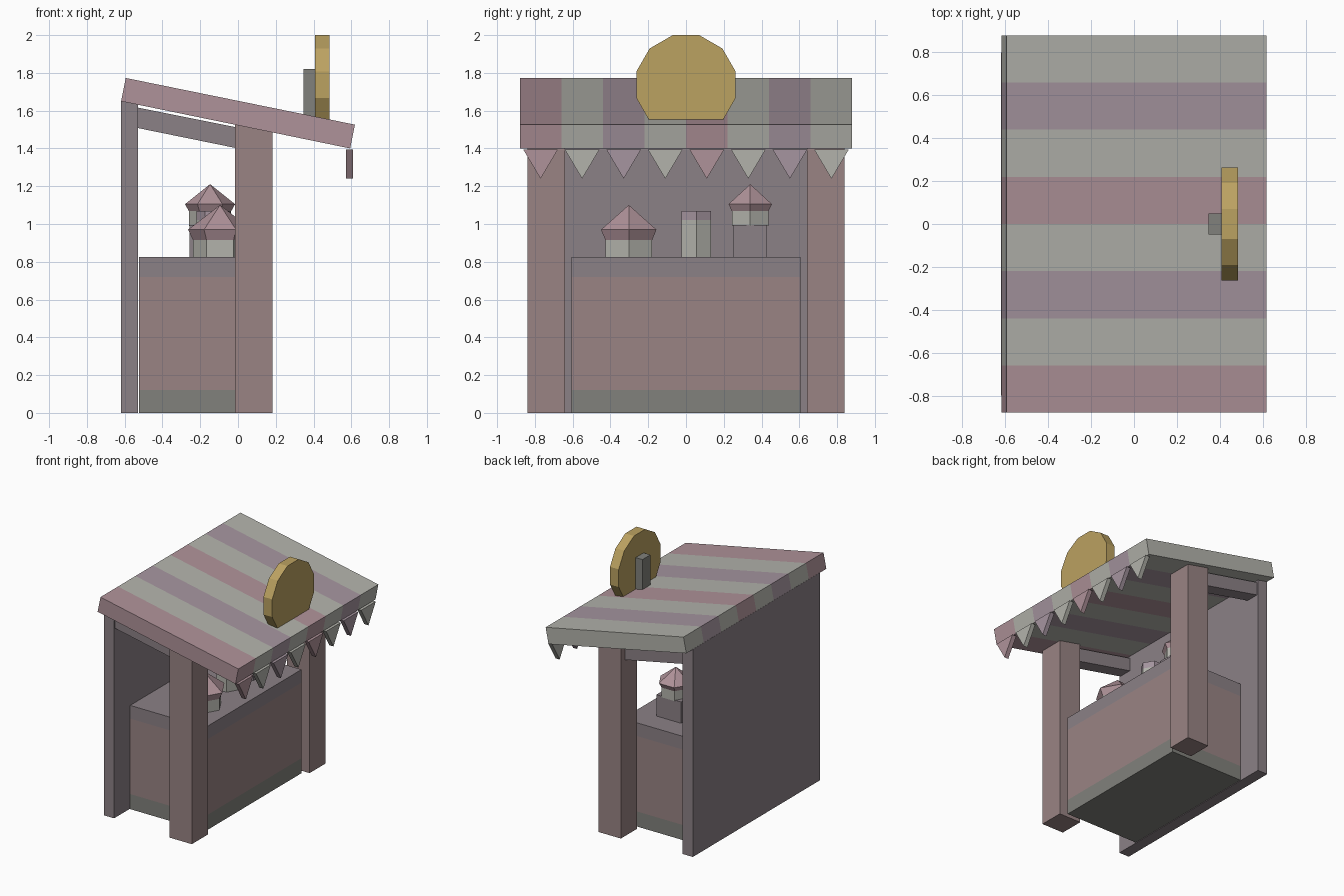
import bpy
from math import cos, sin, pi

if "Cube" in bpy.data.objects:
    bpy.data.objects.remove(bpy.data.objects["Cube"])

# Palette
def mat(name, r, g, b):
    m = bpy.data.materials.new(name)
    m.diffuse_color = (r, g, b, 1)
    m.use_nodes = True
    m.node_tree.nodes["Principled BSDF"].inputs["Base Color"].default_value = m.diffuse_color
    return m

PINK = mat("pink", 0.43, 0.29, 0.32)
PALE = mat("pale", 0.45, 0.45, 0.41)
PURPLE = mat("purple", 0.38, 0.30, 0.35)
WOOD = mat("wood", 0.32, 0.23, 0.23)
WALL = mat("wall", 0.26, 0.22, 0.24)
STONE = mat("stone", 0.22, 0.22, 0.20)
GOLD = mat("gold", 0.50, 0.36, 0.12)


def stack(name, rings, mats):
    """Skin closed rings of equal length, cap both ends, one material per band."""
    n = len(rings[0])
    verts = [v for ring in rings for v in ring]
    faces = [list(range(n))[::-1], [len(verts) - n + i for i in range(n)]]
    slots = [0, len(mats) - 1]
    for k in range(len(rings) - 1):
        for i in range(n):
            j = (i + 1) % n
            faces.append([k * n + i, k * n + j, (k + 1) * n + j, (k + 1) * n + i])
            slots.append(k)
    me = bpy.data.meshes.new(name)
    me.from_pydata(verts, [], faces)
    unique = list(dict.fromkeys(mats))
    for m in unique:
        me.materials.append(m)
    for p, s in zip(me.polygons, slots):
        p.material_index = unique.index(mats[s])
    ob = bpy.data.objects.new(name, me)
    bpy.context.collection.objects.link(ob)
    return ob


def box(name, x0, x1, y0, y1, zs, mats):
    """Box with one or more horizontal colour bands."""
    return stack(name, [[(x0, y0, z), (x1, y0, z), (x1, y1, z), (x0, y1, z)] for z in zs], mats)


def extrude_y(name, profile, ys, mats):
    """Extrude a clockwise (x, z) profile along y."""
    return stack(name, [[(x, y, z) for x, z in profile] for y in ys], mats)


def hexagonal(name, cx, cy, profile, mats):
    """Six-sided turned shape from (radius, z) pairs."""
    return stack(name, [[(cx + r * cos(i * pi / 3), cy + r * sin(i * pi / 3), z)
                         for i in range(6)] for r, z in profile], mats)


def lantern(name, cx, cy, r, z0, z1, z2, z3):
    return hexagonal(name, cx, cy, [(r, z0), (r, z1), (r * 1.185, z2), (0.001, z3)],
                     [PALE, PINK, PINK])


# Back wall with top cut to the roof slope
extrude_y("back_wall", [(-0.62, 0), (-0.62, 1.652), (-0.53, 1.636), (-0.53, 0)], [-0.80, 0.80], [WALL])

# Counter with plinth and top bands, reaching forward between the posts
box("counter", -0.525, 0.135, -0.605, 0.605, [0, 0.12, 0.72, 0.825], [STONE, WOOD, WALL])

# Front posts and sloping side beams
for side, s in (("near", -1), ("far", 1)):
    y0, y1 = sorted((s * 0.64, s * 0.84))
    extrude_y(side + "_post", [(-0.015, 0), (-0.015, 1.535), (0.182, 1.495), (0.182, 0)], [y0, y1], [WOOD])
    y0, y1 = sorted((s * 0.68, s * 0.79))
    extrude_y(side + "_beam", [(-0.54, 1.51), (-0.54, 1.618), (0.0, 1.51), (0.0, 1.40)], [y0, y1], [WALL])

# Striped sloping roof and hanging pennants
stripes = [PINK, PALE, PURPLE, PALE] * 2
extrude_y("roof", [(-0.619, 1.65), (-0.594, 1.773), (0.619, 1.526), (0.594, 1.40)],
          [-0.88 + 0.22 * i for i in range(9)], stripes)
for i, m in enumerate(stripes):
    y = -0.77 + 0.22 * i
    tri = [(y, 1.24), (y + 0.092, 1.395), (y - 0.092, 1.395)]
    stack(f"pennant_{i + 1}", [[(x, a, z) for a, z in tri] for x in (0.573, 0.609)], [m])

# Round twelve-sided sign sunk into the roof, with its bracket
disc = [(0.272 * cos(pi / 12 + i * pi / 6), 1.737 + 0.272 * sin(pi / 12 + i * pi / 6)) for i in range(12)]
stack("sign_disc", [[(x, a, z) for a, z in disc] for x in (0.408, 0.485)], [GOLD])
box("sign_bracket", 0.348, 0.412, -0.05, 0.05, [1.50, 1.82], [STONE])

# Goods on the counter
lantern("large_lantern", -0.095, -0.303, 0.143, 0.82, 0.915, 0.97, 1.10)
hexagonal("jar", -0.13, 0.055, [(0.09, 0.82), (0.09, 1.02), (0.09, 1.07)], [PALE, PURPLE])
box("display_box", -0.257, -0.04, 0.25, 0.43, [0.82, 0.995], [WALL])
lantern("small_lantern", -0.148, 0.34, 0.112, 0.99, 1.068, 1.105, 1.21)
